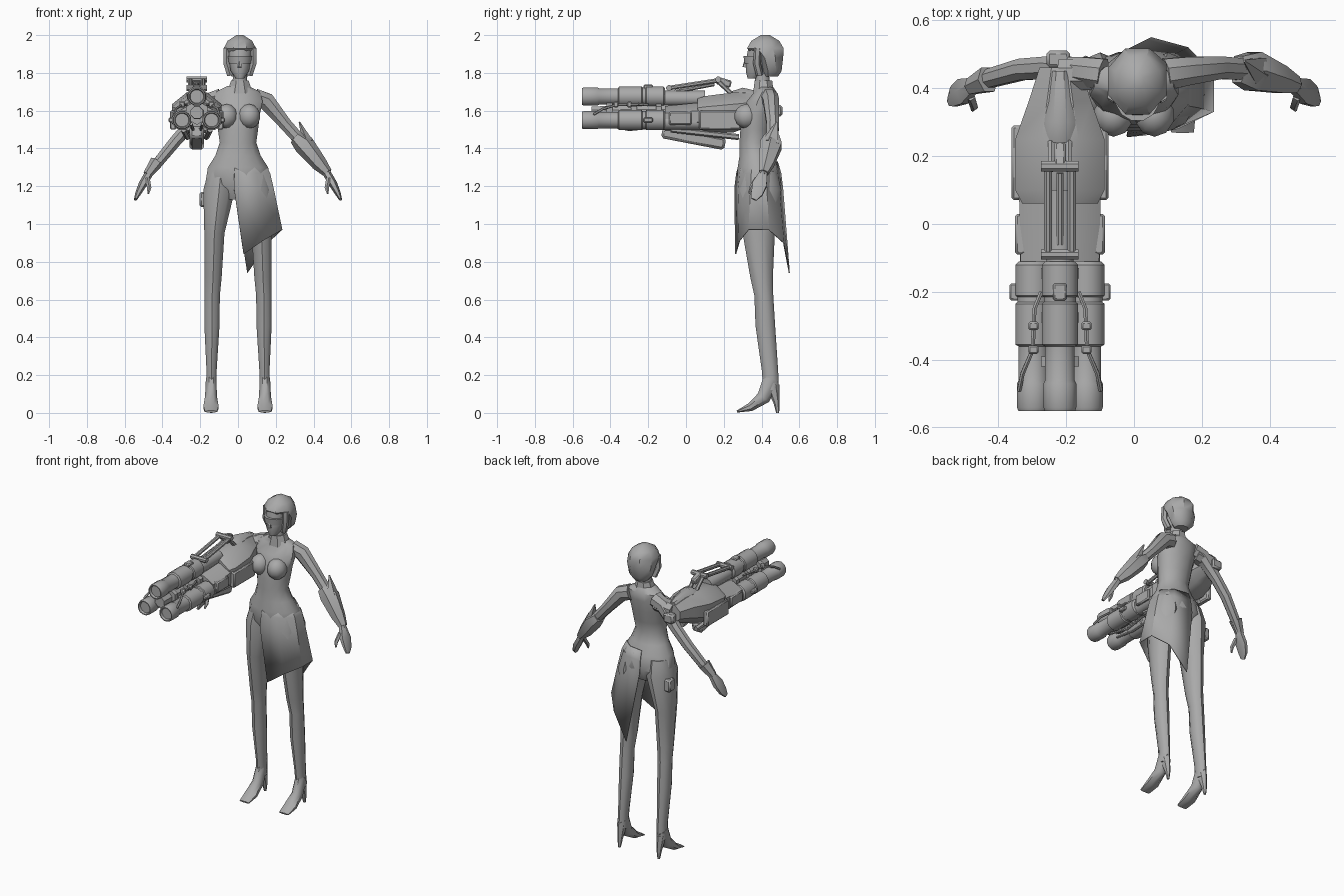
import bpy
import bmesh
import math
from mathutils import Vector

cube = bpy.data.objects.get("Cube")
if cube:
    bpy.data.objects.remove(cube, do_unlink=True)

grey = bpy.data.materials.new("plain grey")
grey.use_nodes = True
grey.diffuse_color = (.4, .4, .4, 1)
grey.node_tree.nodes["Principled BSDF"].inputs["Base Color"].default_value = grey.diffuse_color

X, Y, Z = Vector((1, 0, 0)), Vector((0, 1, 0)), Vector((0, 0, 1))
parts = []


def finish(name, bm, closed=True):
    """Turn a bmesh into a named, coloured object."""
    if closed:
        bmesh.ops.recalc_face_normals(bm, faces=bm.faces)
    mesh = bpy.data.meshes.new(name)
    bm.to_mesh(mesh)
    bm.free()
    mesh.materials.append(grey)
    obj = bpy.data.objects.new(name, mesh)
    bpy.context.collection.objects.link(obj)
    parts.append(obj)
    return obj


def loft(name, rings, sides=10, axis=None, ref=X, side=1, caps=True):
    """Skin elliptical rings (x, y, z, radius along ref, other radius)."""
    bm = bmesh.new()
    points = [Vector((r[0] * side, r[1], r[2])) for r in rings]
    loops = []
    for i, ring in enumerate(rings):
        ahead = points[min(i + 1, len(points) - 1)]
        behind = points[max(i - 1, 0)]
        along = axis or (ahead - behind).normalized()
        u = (ref - along * ref.dot(along)).normalized()
        v = along.cross(u)
        loop = []
        for k in range(sides):
            t = math.tau * (k + .5) / sides
            loop.append(bm.verts.new(
                points[i] + u * ring[3] * math.cos(t) + v * ring[-1] * math.sin(t)))
        loops.append(loop)
    for low, high in zip(loops, loops[1:]):
        for k in range(sides):
            n = (k + 1) % sides
            bm.faces.new((low[k], low[n], high[n], high[k]))
    if caps:
        bm.faces.new(loops[0])
        bm.faces.new(loops[-1])
    return finish(name, bm)


def column(name, x, rows, sides=12):
    """Upright loft from rows of (z, y, half width, half depth)."""
    return loft(name, [(x, y, z, a, b) for z, y, a, b in rows], sides, Z)


def barrel(name, x, z, rows, sides=12, squash=1):
    """Loft along y from rows of (y, radius)."""
    return loft(name, [(x, y, z, r, r * squash) for y, r in rows], sides, Y)


def pipe(name, path, radius, sides=6, ref=X):
    return loft(name, [(*p, radius) for p in path], sides, ref=ref)


def box(name, centre, size, tilt=0):
    bm = bmesh.new()
    bmesh.ops.create_cube(bm, size=1)
    for v in bm.verts:
        v.co = Vector([c * s for c, s in zip(v.co, size)])
    obj = finish(name, bm)
    obj.location = centre
    obj.rotation_euler.x = tilt
    mod = obj.modifiers.new("edges", "BEVEL")
    mod.width = min(size) * .2
    mod.segments = 1
    return obj


def ball(name, centre, size):
    bm = bmesh.new()
    bmesh.ops.create_uvsphere(bm, u_segments=10, v_segments=7, radius=1)
    for v in bm.verts:
        v.co = Vector([c * s + o for c, s, o in zip(v.co, size, centre)])
    return finish(name, bm)


# Torso, neck and collar
column("torso", 0, [
    (1.13, .39, .1, .08), (1.21, .39, .18, .12), (1.3, .38, .165, .11),
    (1.36, .37, .125, .09), (1.43, .36, .1, .08), (1.5, .37, .11, .085),
    (1.58, .38, .12, .09), (1.65, .4, .135, .08), (1.7, .42, .12, .06),
    (1.73, .41, .06, .05)])
column("neck", .01, [(1.68, .41, .045, .045), (1.83, .4, .035, .035)])
column("collar", .01, [(1.69, .41, .075, .06), (1.76, .41, .05, .05)], 8)
for name, side in (("left", 1), ("right", -1)):
    ball(name + "_bust", (.06 * side, .32, 1.57), (.06, .065, .065))

# Head, bobbed hair and visor
column("face", .01, [
    (1.77, .35, .022, .025), (1.81, .37, .05, .055),
    (1.87, .38, .06, .065), (1.94, .4, .07, .07)])
column("hair", .01, [
    (1.78, .45, .045, .04), (1.81, .455, .075, .055), (1.88, .445, .093, .075),
    (1.93, .42, .093, .105), (1.97, .42, .07, .08), (2, .42, .02, .025)], 8)
for side in (1, -1):
    pipe("hair_lock", [(.01 + .07 * side, .38, 1.93),
                       (.01 + .07 * side, .375, 1.85),
                       (.01 + .05 * side, .39, 1.79)], .02)
column("visor", .01, [(1.85, .37, .06, .063), (1.89, .37, .066, .068)])
loft("nose", [(.01, .315, 1.86, .008), (.01, .31, 1.83, .012)], 5)

# Wrap skirt over the left leg, hanging to a point at front and back
bm = bmesh.new()
hem = [(.03, .26, .84), (.13, .28, .91), (.235, .33, .97),
       (.235, .44, .97), (.16, .52, .9), (.05, .55, .74)]
rows = []
for z, wide, deep in ((1.33, .148, .102), (1.27, .18, .12), (1.19, .2, .13)):
    row = []
    for i in range(len(hem)):
        a = math.radians(-96 + 192 * i / (len(hem) - 1))
        row.append(bm.verts.new((wide * math.cos(a), .385 + deep * math.sin(a), z)))
    rows.append(row)
rows.append([bm.verts.new(p) for p in hem])
for upper, lower in zip(rows, rows[1:]):
    for i in range(len(hem) - 1):
        bm.faces.new((upper[i], lower[i], lower[i + 1], upper[i + 1]))
skirt = finish("wrap_skirt", bm)
skirt.modifiers.new("cloth", "SOLIDIFY").thickness = .006

# Legs and high heeled shoes
for name, side in (("left", 1), ("right", -1)):
    loft(name + "_leg", [
        (.09, .39, 1.28, .07, .09), (.1, .39, 1.18, .088, .115),
        (.125, .385, .95, .056, .085), (.132, .4, .72, .048, .06),
        (.137, .412, .62, .043, .05), (.138, .42, .46, .042, .052),
        (.14, .445, .22, .028, .043), (.142, .45, .12, .03, .042)],
        10, Z, side=side)
    loft(name + "_shoe", [
        (.142, .45, .18, .03, .045), (.143, .41, .08, .034, .04),
        (.143, .34, .03, .043, .024), (.143, .27, .007, .036, .006)],
        8, side=side)
    loft(name + "_heel", [
        (.142, .455, .15, .028, .04), (.142, .48, .05, .016, .016),
        (.142, .485, 0, .008, .008)], 6, Z, side=side)

# Arms and hands
for name, side in (("left", 1), ("right", -1)):
    loft(name + "_arm", [
        (.09, .44, 1.67, .05, .05), (.15, .45, 1.65, .045, .05),
        (.25, .46, 1.53, .036, .036), (.33, .455, 1.44, .034, .034),
        (.42, .43, 1.33, .03, .03), (.48, .405, 1.26, .02, .02)],
        8, ref=Y, side=side)
    loft(name + "_hand", [
        (.47, .41, 1.27, .024, .022), (.505, .39, 1.21, .044, .022),
        (.53, .375, 1.16, .035, .015), (.543, .36, 1.13, .016, .008)],
        6, ref=Y, side=side)
    loft(name + "_thumb", [
        (.48, .375, 1.24, .014), (.47, .345, 1.19, .012),
        (.475, .335, 1.16, .005)], 5, ref=Y, side=side)

# Bracer on the left forearm, cuff on the right wrist
loft("left_bracer", [
    (.305, .455, 1.46, .045, .038), (.35, .45, 1.42, .066, .055),
    (.43, .425, 1.32, .046, .042), (.475, .41, 1.27, .028, .026)], 6, ref=Y)
loft("bracer_spike", [(.37, .45, 1.43, .05, .03), (.325, .48, 1.54, .004)], 5, ref=Y)
loft("right_cuff", [(-.43, .425, 1.33, .042, .036),
                    (-.48, .405, 1.26, .027, .024)], 6, ref=Y)
box("hip_pouch", (-.18, .43, 1.13), (.045, .06, .08))

# Cannon: three clustered barrels with recessed muzzles
gun = -.218
clusters = (("top", 0, 1.675), ("right", -.078, 1.55), ("left", .078, 1.55))
for name, dx, z in clusters:
    barrel(name + "_barrel", gun + dx, z, [
        (-.535, .036), (-.55, .04), (-.55, .046), (-.54, .05), (-.47, .05),
        (-.46, .045), (-.36, .045), (-.355, .055), (-.235, .055),
        (-.23, .049), (-.215, .049), (-.21, .055), (-.12, .055), (-.11, .045)])
    barrel(name + "_breech", gun + dx, z - .01, [(-.12, .042), (.1, .042)], 10)
    box(name + "_clamp", (gun + dx * 1.65, -.2, z + (.05 if dx == 0 else 0)),
        (.04, .05, .025))
barrel("centre_core", gun, 1.59, [(-.5, .035), (.1, .05)], 8)
for y in (-.42, -.29, -.16):
    barrel("barrel_brace", gun, 1.59, [(y, .065), (y + .03, .065)], 6)

# Cannon body tapering back to the shoulder
loft("receiver", [(gun, -.11, 1.56, .125, .07), (gun, .08, 1.57, .13, .08)], 8, Y)
loft("housing", [
    (gun, .06, 1.58, .12, .09), (gun, .1, 1.58, .142, .105),
    (gun, .25, 1.59, .142, .115), (gun, .36, 1.61, .1, .09),
    (gun, .46, 1.62, .065, .06)], 8, Y)
loft("top_cowl", [(gun, .24, 1.67, .05, .035), (gun, .3, 1.68, .05, .045),
                  (gun, .45, 1.66, .03, .03)], 8, Y)
box("lower_magazine", (gun, .04, 1.455), (.075, .34, .065), -.19)
box("magazine_mount", (gun, .12, 1.49), (.05, .14, .09))
loft("shoulder_mount", [(gun, .44, 1.63, .05), (-.1, .44, 1.65, .05)], 8, ref=Y)
box("rear_block", (gun - .005, .485, 1.6), (.07, .05, .06))

# Side armour, support rods and hoses, mirrored across the cannon
for s in (1, -1):
    box("side_armour", (gun + .125 * s, .18, 1.55), (.035, .22, .1))
    box("side_panel", (gun + .115 * s, -.03, 1.56), (.035, .12, .07))
    pipe("lower_rod", [(gun + .07 * s, -.08, 1.5), (gun + .05 * s, .28, 1.46)], .016)
    pipe("top_rod", [(gun + .035 * s, -.09, 1.72), (gun + .035 * s, .17, 1.76)], .013, 8)
    pipe("rear_link", [(gun + .025 * s, .16, 1.765), (gun + .025 * s, .24, 1.69)], .012)
    pipe("barrel_hose", [
        (gun + .12 * s, -.49, 1.58), (gun + .11 * s, -.44, 1.61),
        (gun + .08 * s, -.37, 1.63), (gun + .075 * s, -.25, 1.635),
        (gun + .055 * s, -.2, 1.63)], .007)
    for y in (-.37, -.3):
        box("hose_clip", (gun + .078 * s, y, 1.633), (.03, .025, .03))
    pipe("under_hose", [(gun + .03 * s, -.45, 1.53), (gun + .02 * s, -.3, 1.5),
                        (gun + .03 * s, -.1, 1.52)], .008)
for y, z in ((-.09, 1.72), (.17, 1.765)):
    pipe("rod_crossbar", [(gun - .055, y, z), (gun + .055, y, z)], .016, 8, Y)
box("rod_hinge", (gun, .2, 1.75), (.035, .08, .04), -.3)
pipe("centre_piston", [(gun, -.06, 1.7), (gun, .15, 1.74)], .011, 8)

# Smooth shading with crisp edges
bpy.ops.object.select_all(action="DESELECT")
for obj in parts:
    obj.select_set(True)
bpy.context.view_layer.objects.active = parts[0]
bpy.ops.object.shade_smooth_by_angle(angle=math.radians(40))
